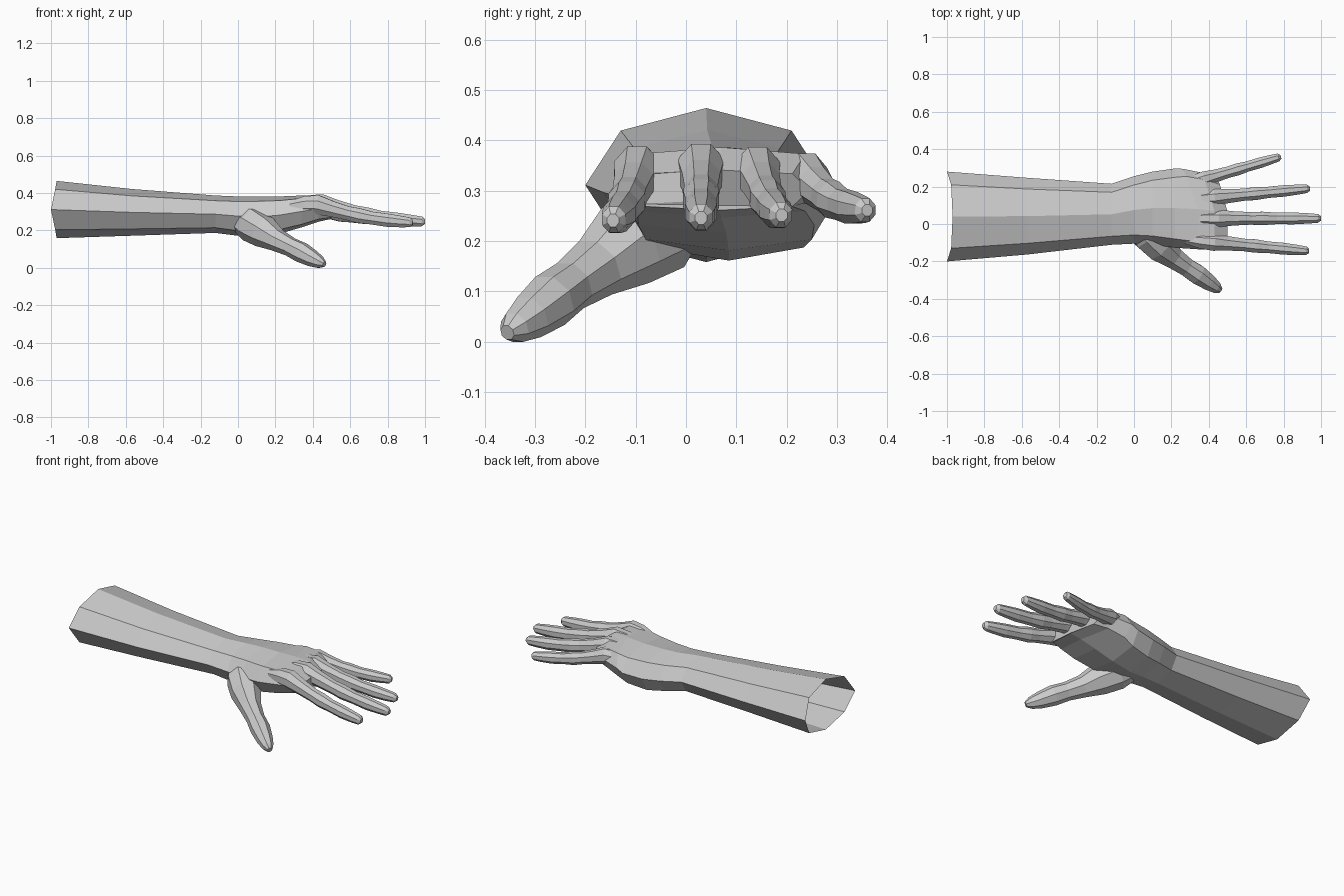
import bpy, bmesh, math
from mathutils import Vector

if "Cube" in bpy.data.objects:
    bpy.data.objects.remove(bpy.data.objects["Cube"])

skin = bpy.data.materials.new("light grey")
skin.diffuse_color = (0.6, 0.6, 0.6, 1)
skin.use_nodes = True
skin.node_tree.nodes["Principled BSDF"].inputs["Base Color"].default_value = skin.diffuse_color


def loft(name, rings):
    """Closed tube through rings of points."""
    bm = bmesh.new()
    vs = [[bm.verts.new(p) for p in ring] for ring in rings]
    n = len(vs[0])
    for a, b in zip(vs, vs[1:]):
        for i in range(n):
            j = (i + 1) % n
            bm.faces.new((a[i], a[j], b[j], b[i]))
    bm.faces.new(vs[0])
    bm.faces.new(vs[-1])
    bmesh.ops.recalc_face_normals(bm, faces=bm.faces)
    me = bpy.data.meshes.new(name)
    bm.to_mesh(me)
    bm.free()
    me.materials.append(skin)
    ob = bpy.data.objects.new(name, me)
    bpy.context.collection.objects.link(ob)
    return ob


def section(x, yc, zc, ry, rz, square):
    """Eight-sided cross-section; square pushes the diagonals outward."""
    pts = []
    for i in range(8):
        a = i * math.pi / 4
        k = square if i % 2 else 1
        y = yc + ry * math.cos(a) * min(k, 1.3)
        z = zc + rz * math.sin(a) * k
        slant = 0.45 * max(0, y - 0.12) if x > 0.3 else 0
        pts.append((x - slant, y, z))
    return pts


def tube(name, path, sides=8, flat=1.0):
    """Tube along (point, radius) pairs."""
    rings = []
    for i, (p, r) in enumerate(path):
        d = (path[min(i + 1, len(path) - 1)][0] - path[max(i - 1, 0)][0]).normalized()
        s = d.cross(Vector((0, 0, 1))).normalized()
        u = s.cross(d)
        rings.append([p + r * (flat * s * math.cos(t) + u * math.sin(t))
                      for t in (2 * math.pi * (k + .5) / sides for k in range(sides))])
    return loft(name, rings)


# Forearm, wrist and palm: x, centre y, centre z, half width, half height, squareness
body = loft("hand_and_forearm", [section(*s) for s in (
    (-0.97, 0.04, 0.315, 0.24, 0.153, 1.0),
    (-0.57, 0.042, 0.30, 0.205, 0.125, 1.0),
    (-0.12, 0.052, 0.29, 0.163, 0.10, 1.02),
    (0.0, 0.075, 0.28, 0.18, 0.105, 1.05),
    (0.10, 0.085, 0.275, 0.195, 0.11, 1.08),
    (0.22, 0.085, 0.285, 0.212, 0.10, 1.1),
    (0.34, 0.08, 0.305, 0.215, 0.085, 1.15),
    (0.43, 0.07, 0.32, 0.205, 0.07, 1.15),
    (0.50, 0.065, 0.305, 0.18, 0.04, 1.15))])
parts = []

# Fingers: knuckle, tip, thickness
profile = ((-0.25, .03), (-0.1, .05), (0.03, .056), (0.17, .046), (0.34, .04), (0.45, .043),
           (0.58, .037), (0.74, .038), (0.88, .033), (0.97, .028), (1.0, .014))
for name, base, tip, k in (
        ("index_finger", (0.41, -0.095, 0.345), (0.935, -0.145, 0.245), 1.0),
        ("middle_finger", (0.43, 0.03, 0.35), (1.0, 0.03, 0.25), 1.0),
        ("ring_finger", (0.41, 0.14, 0.345), (0.94, 0.19, 0.255), 0.97),
        ("little_finger", (0.36, 0.235, 0.335), (0.785, 0.36, 0.265), 0.9)):
    a, b = Vector(base), Vector(tip)
    path = []
    for t, r in profile:
        p = a.lerp(b, t)
        p.z -= 0.018 * math.sin(math.pi * max(t, 0)) + 0.15 * max(-t, 0)
        path.append((p, r * k))
    parts.append(tube(name, path, flat=0.9))

# Thumb with its fleshy base
parts.append(tube("thumb", [(Vector(p), r) for *p, r in (
    (0.0, 0.0, 0.26, .06), (0.07, -0.05, 0.235, .095), (0.14, -0.12, 0.195, .088),
    (0.21, -0.18, 0.15, .062), (0.28, -0.23, 0.115, .052), (0.34, -0.27, 0.085, .056),
    (0.40, -0.312, 0.052, .046), (0.44, -0.34, 0.032, .033), (0.462, -0.355, 0.022, .016))]))

# Merge everything into one skin
for p in parts:
    m = body.modifiers.new("join", 'BOOLEAN')
    m.operation, m.solver, m.object = 'UNION', 'EXACT', p
dg = bpy.context.evaluated_depsgraph_get()
me = bpy.data.meshes.new_from_object(body.evaluated_get(dg))
body.modifiers.clear()
body.data = me
for p in parts:
    bpy.data.objects.remove(p)

# Open the forearm end and rest the model on the floor
bm = bmesh.new()
bm.from_mesh(me)
bmesh.ops.delete(bm, geom=[f for f in bm.faces if f.calc_center_median().x < -0.95], context='FACES')
low = min(v.co.z for v in bm.verts)
for v in bm.verts:
    if v.co.x < -0.95:
        v.co.x -= 0.03 * (abs(v.co.y - 0.04) / 0.24) ** 4
    v.co.z -= low
bm.to_mesh(me)
bm.free()
